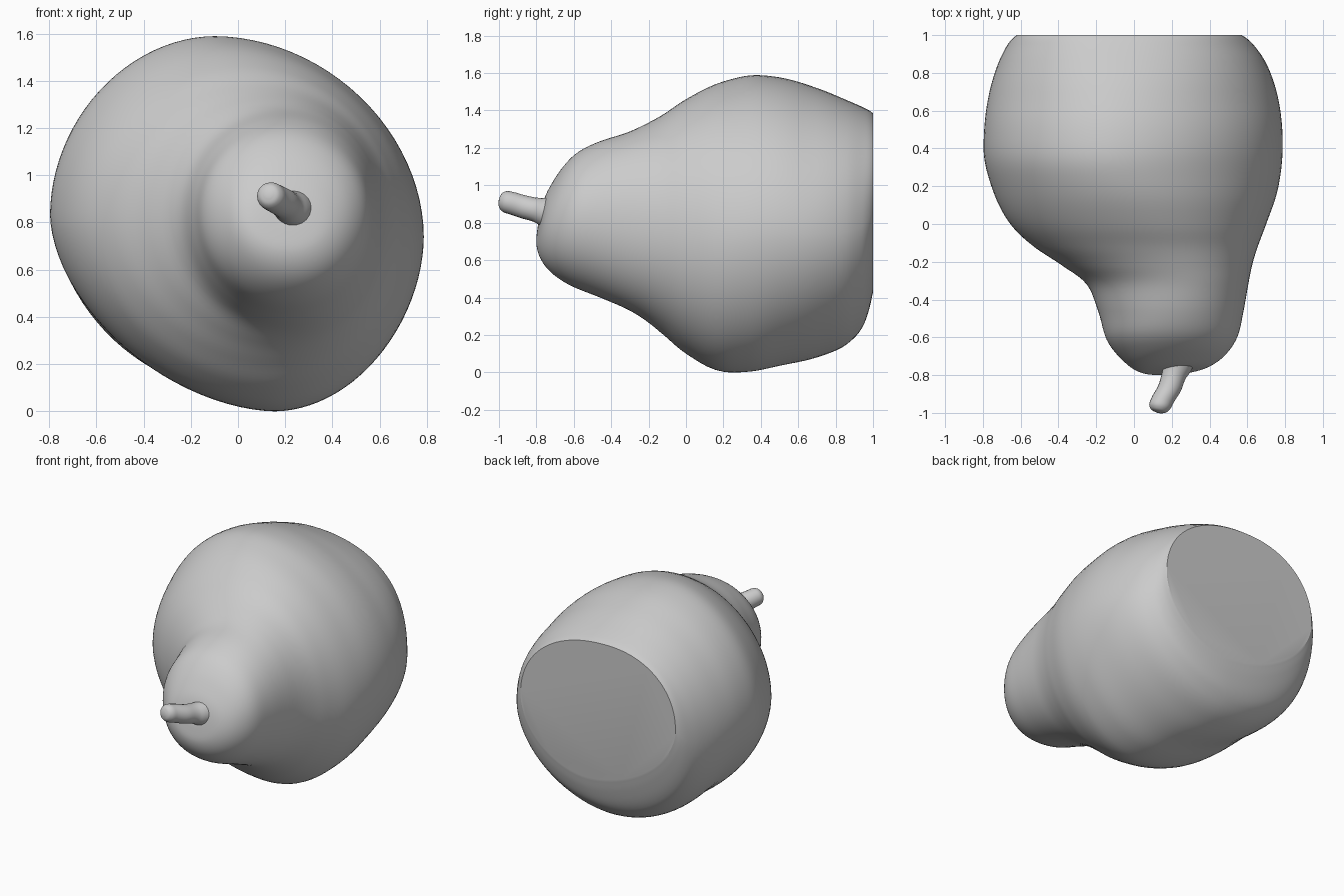
import bpy, bmesh, math
from mathutils import Vector

if "Cube" in bpy.data.objects:
    bpy.data.objects.remove(bpy.data.objects["Cube"])

def lerp(a, b, t):
    return a + (b - a) * t

def smoothstep(a, b, v):
    t = max(0, min(1, (v - a) / (b - a)))
    return t * t * (3 - 2 * t)

def smooth_rows(rows, steps):
    """Smooth curve through the rows, spaced by distance."""
    n = len(rows)
    dist = [0.0]
    for a, b in zip(rows, rows[1:]):
        dist.append(dist[-1] + math.dist(a, b))
    tang = []
    for i in range(n):
        a, b = max(0, i - 1), min(n - 1, i + 1)
        if 0 < i < n - 1:
            h0, h1 = dist[i] - dist[a], dist[b] - dist[i]
            tang.append([((q - p) / h0 * h1 + (r - q) / h1 * h0) / (h0 + h1)
                         for p, q, r in zip(rows[a], rows[i], rows[b])])
        else:
            tang.append([(r - p) / (dist[b] - dist[a]) for p, r in zip(rows[a], rows[b])])
    out = []
    for i in range(n - 1):
        h = dist[i + 1] - dist[i]
        for s in range(steps):
            t = s / steps
            w0, w1 = 2 * t**3 - 3 * t**2 + 1, t**3 - 2 * t**2 + t
            w2, w3 = -2 * t**3 + 3 * t**2, t**3 - t**2
            out.append([w0 * p + w1 * h * m + w2 * q + w3 * h * k
                        for p, m, q, k in zip(rows[i], tang[i], rows[i + 1], tang[i + 1])])
    out.append(list(rows[-1]))
    return out

def loft(name, rings, angle):
    bm = bmesh.new()
    loops = [[bm.verts.new(p) for p in r] for r in rings]
    n = len(loops[0])
    for a, b in zip(loops, loops[1:]):
        for i in range(n):
            j = (i + 1) % n
            bm.faces.new((a[i], a[j], b[j], b[i]))
    bm.faces.new(loops[0])
    bm.faces.new(loops[-1])
    bmesh.ops.recalc_face_normals(bm, faces=bm.faces)
    me = bpy.data.meshes.new(name)
    bm.to_mesh(me)
    bm.free()
    ob = bpy.data.objects.new(name, me)
    bpy.context.collection.objects.link(ob)
    bpy.ops.object.select_all(action='DESELECT')
    ob.select_set(True)
    bpy.context.view_layer.objects.active = ob
    bpy.ops.object.shade_smooth_by_angle(angle=math.radians(angle))
    return ob

# Fruit sections: y, left, right, bottom, top, tilt
sections = [
    (1.00, -0.62, 0.57, 0.43, 1.385, 0),
    (0.98, -0.645, 0.60, 0.34, 1.40, 0),
    (0.94, -0.675, 0.64, 0.235, 1.42, 0),
    (0.86, -0.715, 0.695, 0.15, 1.455, 0),
    (0.70, -0.765, 0.755, 0.08, 1.52, 0),
    (0.50, -0.793, 0.785, 0.035, 1.577, 0),
    (0.35, -0.793, 0.785, 0.005, 1.588, 0),
    (0.20, -0.755, 0.765, 0.003, 1.555, 0),
    (0.00, -0.655, 0.70, 0.10, 1.46, 0),
    (-0.12, -0.53, 0.655, 0.20, 1.38, 0),
    (-0.22, -0.38, 0.625, 0.28, 1.325, 0),
    (-0.32, -0.25, 0.605, 0.34, 1.28, 0),
    (-0.46, -0.19, 0.58, 0.40, 1.235, 0),
    (-0.60, -0.145, 0.55, 0.47, 1.18, 0.08),
    (-0.70, -0.06, 0.49, 0.56, 1.10, 0.17),
    (-0.760, 0.03, 0.40, 0.67, 0.99, 0.22),
    (-0.775, 0.12, 0.31, 0.76, 0.91, 0.20),
    (-0.775, 0.20, 0.22, 0.83, 0.85, 0.20),
]

def fruit_ring(row, n=96):
    y, xl, xr, zb, zt, tilt = row
    neck = smoothstep(0.35, -0.65, y)
    mid = neck * (1 - neck) * 4
    back = smoothstep(0.6, 1.0, y)
    # fuller lower left just ahead of the flat base
    belly = smoothstep(0.35, 0.85, y) * (1 - 0.8 * smoothstep(0.9, 1.0, y))
    # extreme points of the lopsided outline, relative to the section box
    tx = lerp(xl, xr, lerp(0.44, 0.48, neck) + 0.06 * mid)
    bx = lerp(xl, xr, lerp(0.60, 0.52, neck) + 0.02 * mid - 0.10 * belly)
    lz = lerp(zb, zt, 0.52)
    rz = lerp(zb, zt, lerp(0.46, 0.50, neck))
    pts = []
    for i in range(n):
        a = 2 * math.pi * i / n
        c, s = math.cos(a), math.sin(a)
        if s < 0:
            e = lerp(1.14 - 0.14 * belly if c < 0 else 1.06, 0.97, neck)
        else:
            e = lerp(1.04, 0.97, neck) - 0.12 * back
        if c > 0:
            e -= 0.05 * mid
        c = math.copysign(abs(c) ** e, c)
        s = math.copysign(abs(s) ** e, s)
        ox, ez = (tx, zt) if s >= 0 else (bx, zb)
        ex, oz = (xr, rz) if c >= 0 else (xl, lz)
        x = ox + (ex - ox) * abs(c)
        z = oz + (ez - oz) * abs(s)
        pts.append((x, min(1.0, y + tilt * (z - 0.84) + 0.4 * tilt * (x - 0.2)), z))
    return pts

loft("pear_body", [fruit_ring(r) for r in smooth_rows(sections, 5)], 22)

# Stem: x, y, z, radius along a bent path
stem = [
    (0.235, -0.73, 0.855, 0.085),
    (0.225, -0.77, 0.86, 0.074),
    (0.212, -0.80, 0.868, 0.066),
    (0.188, -0.87, 0.885, 0.062),
    (0.15, -0.935, 0.905, 0.06),
    (0.135, -0.97, 0.914, 0.056),
    (0.13, -0.988, 0.918, 0.042),
    (0.128, -0.998, 0.92, 0.015),
]
u = Vector((0.97, -0.22, 0))
v = u.cross(Vector((-0.22, -0.95, 0.18))).normalized()
rings = [[Vector((x, y, z)) + r * (math.cos(t) * u + math.sin(t) * v)
          for t in (2 * math.pi * k / 20 for k in range(20))]
         for x, y, z, r in smooth_rows(stem, 4)]
loft("stem", rings, 60)
